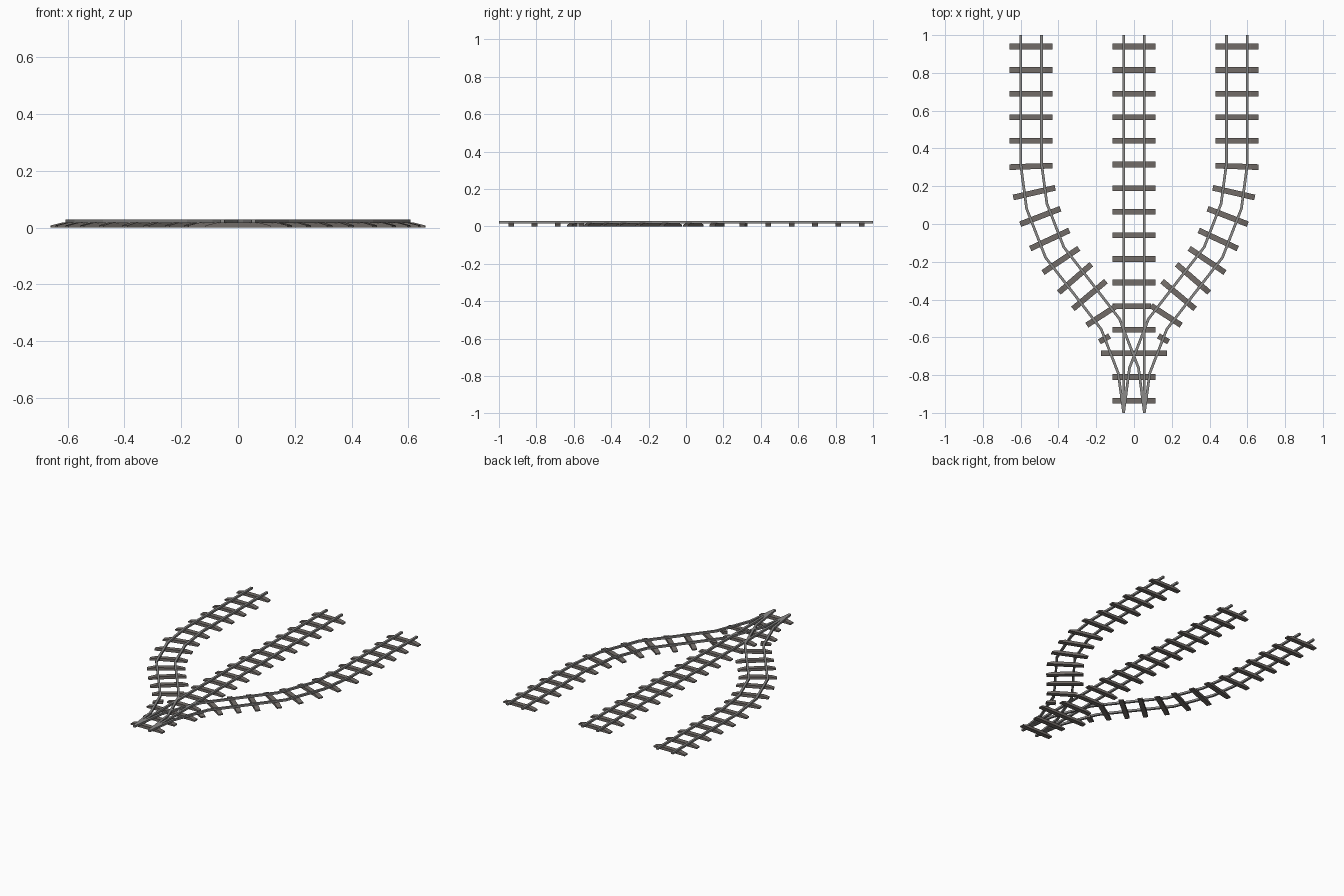
import bpy, bmesh, math
from mathutils import Vector, Matrix

if "Cube" in bpy.data.objects:
    bpy.data.objects.remove(bpy.data.objects["Cube"])

GAUGE = 0.055            # half distance between rails
RAIL_W = 0.007           # half rail width
RAIL_Z = (0.016, 0.029)
TIE_H, TIE_END_H, TIE_T = 0.018, 0.008, 0.015


def material(name, rgb):
    m = bpy.data.materials.new(name)
    m.diffuse_color = (*rgb, 1)
    m.use_nodes = True
    m.node_tree.nodes["Principled BSDF"].inputs["Base Color"].default_value = m.diffuse_color
    return m


steel = material("steel grey", (0.26, 0.255, 0.25))
wood = material("weathered brown grey", (0.17, 0.152, 0.14))


def finish(bm, name, mat):
    bmesh.ops.recalc_face_normals(bm, faces=bm.faces)
    me = bpy.data.meshes.new(name)
    bm.to_mesh(me)
    bm.free()
    me.materials.append(mat)
    ob = bpy.data.objects.new(name, me)
    bpy.context.collection.objects.link(ob)
    return ob


def offset_path(path, d):
    """Mitred sideways offset of a polyline; both ends stay square to y."""
    pts = [Vector(p) for p in path]
    out = []
    for i, p in enumerate(pts):
        if i in (0, len(pts) - 1):
            out.append(p + Vector((d, 0)))
            continue
        a = (p - pts[i - 1]).normalized()
        b = (pts[i + 1] - p).normalized()
        t = (a + b).normalized()
        out.append(p + Vector((t.y, -t.x)) * d / t.dot(b))
    return out


def rails(name, path):
    bm = bmesh.new()
    for side in (-GAUGE, GAUGE):
        left = offset_path(path, side - RAIL_W)
        right = offset_path(path, side + RAIL_W)
        rings = [[bm.verts.new((p.x, p.y, z)) for p, z in
                  ((l, RAIL_Z[0]), (r, RAIL_Z[0]), (r, RAIL_Z[1]), (l, RAIL_Z[1]))]
                 for l, r in zip(left, right)]
        for a, b in zip(rings, rings[1:]):
            for k in range(4):
                n = (k + 1) % 4
                bm.faces.new((a[k], a[n], b[n], b[k]))
        bm.faces.new(rings[0])
        bm.faces.new(rings[-1])
    return finish(bm, name, steel)


def add_tie(bm, x, y, deg=0, x0=-0.114, x1=0.114, cut_inner=False):
    """Sleeper with sloped ends, lying from x0 to x1 before rotation."""
    slope = min(0.04, (x1 - x0) * 0.6)
    prof = [(x0, 0), (x1, 0), (x1, TIE_END_H), (x1 - slope, TIE_H)]
    prof += [(x0, TIE_H)] if cut_inner else [(x0 + slope, TIE_H), (x0, TIE_END_H)]
    mat = Matrix.Translation((x, y, 0)) @ Matrix.Rotation(math.radians(deg), 4, 'Z')
    a = [bm.verts.new(mat @ Vector((px, -TIE_T, pz))) for px, pz in prof]
    b = [bm.verts.new(mat @ Vector((px, TIE_T, pz))) for px, pz in prof]
    bm.faces.new(a)
    bm.faces.new(b)
    for k in range(len(a)):
        n = (k + 1) % len(a)
        bm.faces.new((a[k], a[n], b[n], b[k]))


# Straight middle track
rails("middle_rails", [(0, -1), (0, 1)])
bm = bmesh.new()
for i in range(16):
    half = 0.175 if i == 2 else 0.114      # long shared sleeper at the switch
    add_tie(bm, 0, -0.935 + 0.125 * i, x0=-half, x1=0.09 if i == 4 else half)
finish(bm, "middle_sleepers", wood)

# Branch tracks: S-curve of straight segments, then parallel to the middle
branch = [(0, -1), (0.03, -0.775), (0.125, -0.53), (0.272, -0.34),
          (0.42, -0.15), (0.515, 0.095), (0.545, 0.32), (0.545, 1)]
curve_ties = [(0.545, 0.305, -2), (0.528, 0.166, -13), (0.496, 0.04, -21),
              (0.446, -0.082, -25), (0.387, -0.193, -34), (0.312, -0.288, -41),
              (0.236, -0.376, -40)]
for name, s in (("right", 1), ("left", -1)):
    parts = [rails(name + "_branch_rails", branch)]
    bm = bmesh.new()
    for i in range(5):
        add_tie(bm, 0.545, 0.44 + 0.125 * i)
    for x, y, deg in curve_ties:
        add_tie(bm, x, y, deg)
    # Shortened sleepers where the branch meets the middle track
    add_tie(bm, 0.17, -0.484, -33, -0.095, 0.095, True)
    add_tie(bm, 0.156, -0.608, -30, -0.031, 0.031, True)
    parts.append(finish(bm, name + "_branch_sleepers", wood))
    if s < 0:
        for ob in parts:                   # mirror across x = 0
            ob.data.transform(Matrix.Scale(-1, 4, (1, 0, 0)))
            ob.data.flip_normals()
